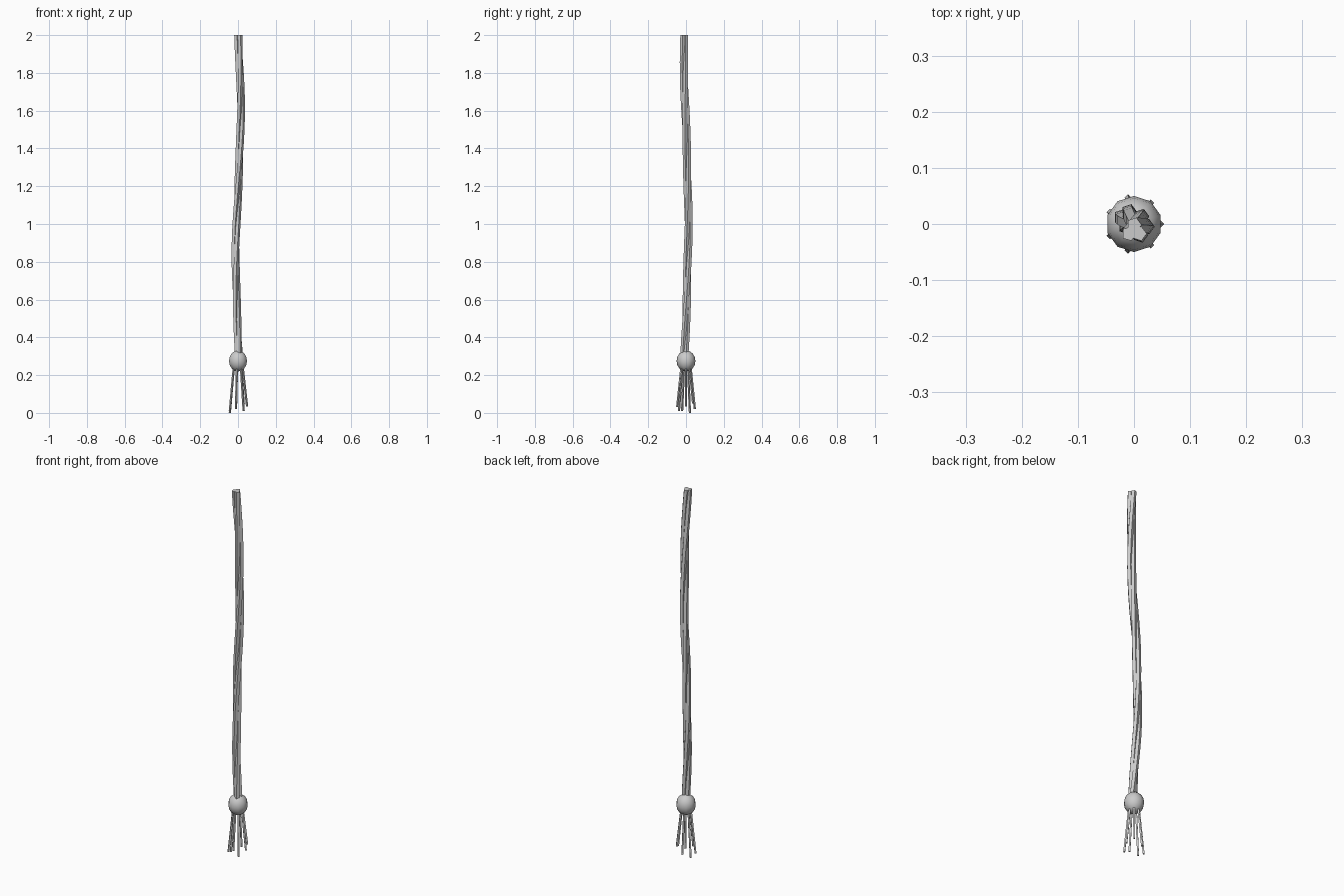
import bpy, bmesh, math
from mathutils import Vector

if "Cube" in bpy.data.objects:
    bpy.data.objects.remove(bpy.data.objects["Cube"])


def tube(name, path, radii, sides, spin=0.0, smooth=False):
    """Sweep a regular polygon along a mostly vertical path."""
    bm = bmesh.new()
    rings = []
    for i, (p, r) in enumerate(zip(path, radii)):
        a0 = spin * i / max(1, len(path) - 1)
        rings.append([bm.verts.new(p + Vector((r * math.cos(a0 + 2 * math.pi * k / sides),
                                               r * math.sin(a0 + 2 * math.pi * k / sides), 0)))
                      for k in range(sides)])
    for a, b in zip(rings, rings[1:]):
        for k in range(sides):
            n = (k + 1) % sides
            bm.faces.new((a[k], a[n], b[n], b[k]))
    bm.faces.new(rings[0][::-1])
    bm.faces.new(rings[-1])
    bmesh.ops.recalc_face_normals(bm, faces=bm.faces)
    mesh = bpy.data.meshes.new(name)
    bm.to_mesh(mesh)
    bm.free()
    obj = bpy.data.objects.new(name, mesh)
    bpy.context.collection.objects.link(obj)
    for f in mesh.polygons:
        f.use_smooth = smooth
    return obj


# Gently swaying rope centre line
def centre(z):
    d = 2 - z
    return Vector((0.013 * math.sin(2 * math.pi * d / 1.6),
                   -0.012 * math.cos(math.pi * d), z))


# Three twisted rope strands with pentagonal sections
TURN = 2 * math.pi * 1.15
STEPS = 24
for s in range(3):
    path = []
    for i in range(STEPS + 1):
        t = i / STEPS
        z = 0.28 + 1.72 * t
        a = math.pi / 2 + s * 2 * math.pi / 3 - TURN * (1 - t)
        path.append(centre(z) + Vector((math.cos(a), math.sin(a), 0)) * 0.0105)
    tube(f"rope_strand_{s + 1}", path, [0.0135] * (STEPS + 1), 5, 0)

# Knot at the end of the rope
bpy.ops.mesh.primitive_uv_sphere_add(segments=10, ring_count=8, radius=0.05, location=(0, 0, 0.275))
knot = bpy.context.object
knot.name = "end_knot"
knot.scale = (1, 1, 1.12)
bpy.ops.object.shade_smooth()

# Frayed tassel threads spreading below the knot
ends = [0.035, 0.05, 0.02, 0.0, 0.01, 0.03, 0.01]
for k, z in enumerate(ends):
    a = 2 * math.pi * k / len(ends)
    out = Vector((math.cos(a), math.sin(a), 0))
    path = [out * 0.048 + Vector((0, 0, z)), out * 0.024 + Vector((0, 0, 0.25))]
    tube(f"tassel_thread_{k + 1}", path, [0.006, 0.006], 4)
